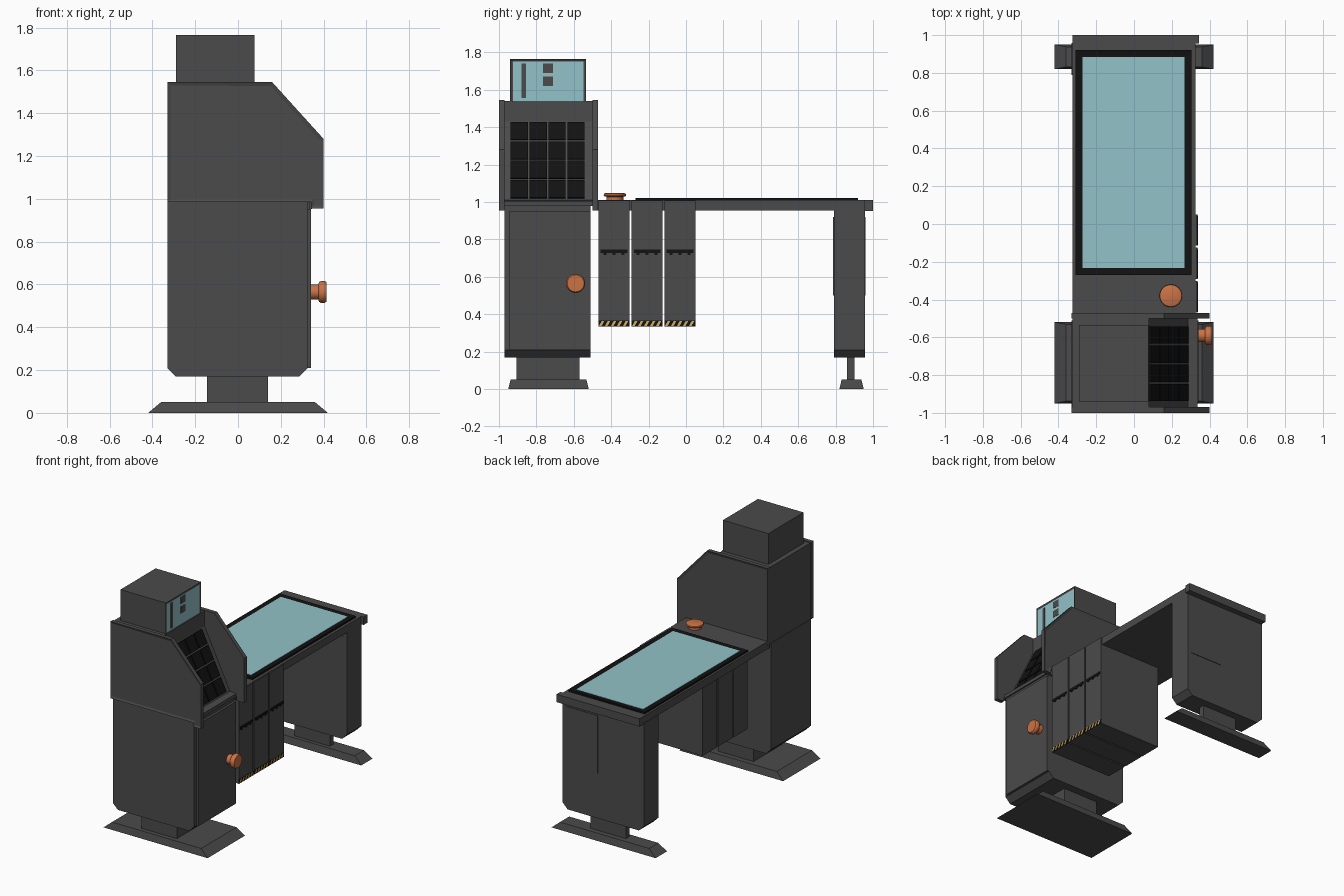
import bpy, bmesh, math
from mathutils import Vector

if "Cube" in bpy.data.objects:
    bpy.data.objects.remove(bpy.data.objects["Cube"])


def material(name, color):
    m = bpy.data.materials.new(name)
    m.diffuse_color = (*color, 1)
    m.use_nodes = True
    m.node_tree.nodes["Principled BSDF"].inputs["Base Color"].default_value = m.diffuse_color
    return m


GREY = material("dark_grey", (0.07, 0.07, 0.07))
BLACK = material("black", (0.006, 0.006, 0.006))
GLASS = material("pale_glass", (0.29, 0.54, 0.58))
ORANGE = material("orange", (0.6, 0.17, 0.06))
YELLOW = material("yellow", (0.7, 0.42, 0.08))


def finish(name, bm, mat):
    bmesh.ops.recalc_face_normals(bm, faces=bm.faces)
    me = bpy.data.meshes.new(name)
    bm.to_mesh(me)
    bm.free()
    ob = bpy.data.objects.new(name, me)
    bpy.context.collection.objects.link(ob)
    me.materials.append(mat)
    return ob


def prism(name, pts, axis, a, b, mat=GREY, inset=None):
    """Extrude a profile: axis 'y' takes (x, z) points, axis 'x' takes (y, z).
    inset = (direction, border, depth) recesses the face pointing that way."""
    bm = bmesh.new()
    place = (lambda p: (p[0], a, p[1])) if axis == 'y' else (lambda p: (a, p[0], p[1]))
    face = bm.faces.new([bm.verts.new(place(p)) for p in pts])
    ext = bmesh.ops.extrude_face_region(bm, geom=[face])
    move = Vector((0, b - a, 0)) if axis == 'y' else Vector((b - a, 0, 0))
    bmesh.ops.translate(bm, vec=move, verts=[v for v in ext['geom'] if isinstance(v, bmesh.types.BMVert)])
    bmesh.ops.recalc_face_normals(bm, faces=bm.faces)
    if inset:
        faces = [f for f in bm.faces if f.normal.dot(Vector(inset[0])) > 0.99]
        bmesh.ops.inset_region(bm, faces=faces, thickness=inset[1], depth=0)
        bmesh.ops.translate(bm, vec=-Vector(inset[0]) * inset[2],
                            verts=list({v for f in faces for v in f.verts}))
    return finish(name, bm, mat)


def box(name, x, y, z, mat=GREY, inset=None):
    return prism(name, [(x[0], z[0]), (x[1], z[0]), (x[1], z[1]), (x[0], z[1])], 'y', *y, mat, inset)


def foot(name, y0, y1, s):
    """Low plate with all four sides sloped inward."""
    bm = bmesh.new()
    low = [bm.verts.new((x, y, 0)) for x, y in ((-.42, y0), (.42, y0), (.42, y1), (-.42, y1))]
    top = [bm.verts.new((x, y, .05)) for x, y in
           ((-.36, y0 + s), (.36, y0 + s), (.36, y1 - s), (-.36, y1 - s))]
    bm.faces.new(low)
    bm.faces.new(top)
    for i in range(4):
        j = (i + 1) % 4
        bm.faces.new((low[i], low[j], top[j], top[i]))
    finish(name, bm, GREY)


def lathe(name, profile, origin, along_x=False, n=32):
    """Spin (radius, height) pairs around z, or around x."""
    bm = bmesh.new()
    verts = [bm.verts.new((r, 0, h)) for r, h in profile]
    edges = [bm.edges.new(p) for p in zip(verts, verts[1:])]
    bmesh.ops.spin(bm, geom=verts + edges, axis=(0, 0, 1), cent=(0, 0, 0), steps=n, angle=math.tau)
    bmesh.ops.remove_doubles(bm, verts=bm.verts, dist=1e-5)
    ob = finish(name, bm, ORANGE)
    ob.location = origin
    if along_x:
        ob.rotation_euler = (0, math.pi / 2, 0)
    bpy.ops.object.select_all(action='DESELECT')
    ob.select_set(True)
    bpy.context.view_layer.objects.active = ob
    bpy.ops.object.shade_smooth_by_angle(angle=math.radians(40))


def chamfered(right, top):
    return [(-.33, .21), (-.29, .17), (right - .04, .17), (right, .21), (right, top), (-.33, top)]


# Feet and necks
foot("console_foot", -.95, -.52, .012)
box("console_neck", (-.145, .14), (-.905, -.57), (.045, .18))
foot("table_foot", .82, .95, .012)
box("table_neck", (-.145, .14), (.86, .90), (.045, .18))

# Console cabinet with its door and knob
prism("cabinet", chamfered(.325, .985), 'y', -.97, -.51)
box("cabinet_door", (.32, .342), (-.945, -.51), (.21, .953))
lathe("door_knob", [(0, 0), (.035, 0), (.035, .035), (.045, .038), (.051, .046), (.051, .066),
                    (.045, .074), (0, .074)], (.34, -.59, .565), True)

# Console upper body with a sloped key face
prism("console_body", [(-.325, .98), (.335, .98), (.335, 1.005), (.285, 1.01),
                       (.08, 1.43), (.08, 1.54), (-.325, 1.54)], 'y', -.975, -.495)

# Recessed side panels
side = [(-.33, .985), (.34, .985), (.34, .955), (.40, .955), (.40, 1.28), (.16, 1.545), (-.33, 1.545)]
prism("front_side_panel", side, 'y', -1.0, -.97, inset=((0, -1, 0), .02, .006))
prism("back_side_panel", side, 'y', -.50, -.47, inset=((0, 1, 0), .02, .006))

# Keys, four by four on the slope
foot_pt, head_pt = Vector((.283, 1.015)), Vector((.08, 1.43))
out = Vector((.415, .203)).normalized() * .008
for r in range(4):
    a = foot_pt.lerp(head_pt, (r + .05) / 4)
    b = foot_pt.lerp(head_pt, (r + .95) / 4)
    for c in range(4):
        y = -.938 + c * .1015
        prism(f"key_{r}_{c}", [a - out, a + out, b + out, b - out], 'y', y, y + .092, BLACK)

# Monitor head
box("monitor_head", (-.29, .077), (-.94, -.535), (1.43, 1.765), inset=((1, 0, 0), .014, .006))
box("monitor_glass", (.06, .073), (-.926, -.549), (1.444, 1.751), GLASS)
for i, (y, z) in enumerate([((-.88, -.855), (1.555, 1.74)), ((-.765, -.71), (1.69, 1.74)),
                            ((-.765, -.71), (1.62, 1.67))]):
    box(f"monitor_mark_{i}", (.07, .075), y, z)

# Table top, end lip and large screen
box("table_top", (-.325, .325), (-.50, .96), (.955, 1.01))
box("table_end_lip", (-.325, .345), (.955, 1.0), (.953, 1.01))
box("screen_frame", (-.31, .305), (-.27, .92), (1.0, 1.022), BLACK, ((0, 0, 1), .037, .003))
box("screen_glass", (-.273, .268), (-.233, .883), (1.005, 1.021), GLASS)
lathe("table_button", [(0, 0), (.045, 0), (.045, .018), (.056, .02), (.06, .026), (.058, .034),
                       (.05, .038), (0, .038)], (.195, -.38, 1.01))

# Table leg with a thin panel on both faces
prism("table_leg", chamfered(.325, .96), 'y', .79, .957)
for name, y in (("inner", (.786, .80)), ("outer", (.95, .961))):
    box(f"leg_panel_{name}", (.04, .295), y, (.50, .92))

# Hanging storage units with handles and warning stripes
for i, y0 in enumerate((-.468, -.291, -.115)):
    y1 = y0 + .166
    box(f"storage_unit_{i}", (-.17, .334), (y0, y1), (.335, 1.008))
    box(f"storage_handle_{i}", (.33, .339), (y0 + .012, y1 - .012), (.727, .745), BLACK)
    for k in range(3):
        c = y0 + .035 + k * .048
        box(f"storage_handle_tooth_{i}_{k}", (.33, .339), (c - .008, c + .008), (.718, .73), BLACK)
    box(f"warning_band_{i}", (.33, .336), (y0, y1), (.335, .366), BLACK)
    for k in range(5):
        s = y0 + .002 + k * .032
        prism(f"warning_stripe_{i}_{k}", [(s, .336), (s + .014, .336), (s + .030, .365), (s + .016, .365)],
              'x', .333, .3375, YELLOW)
